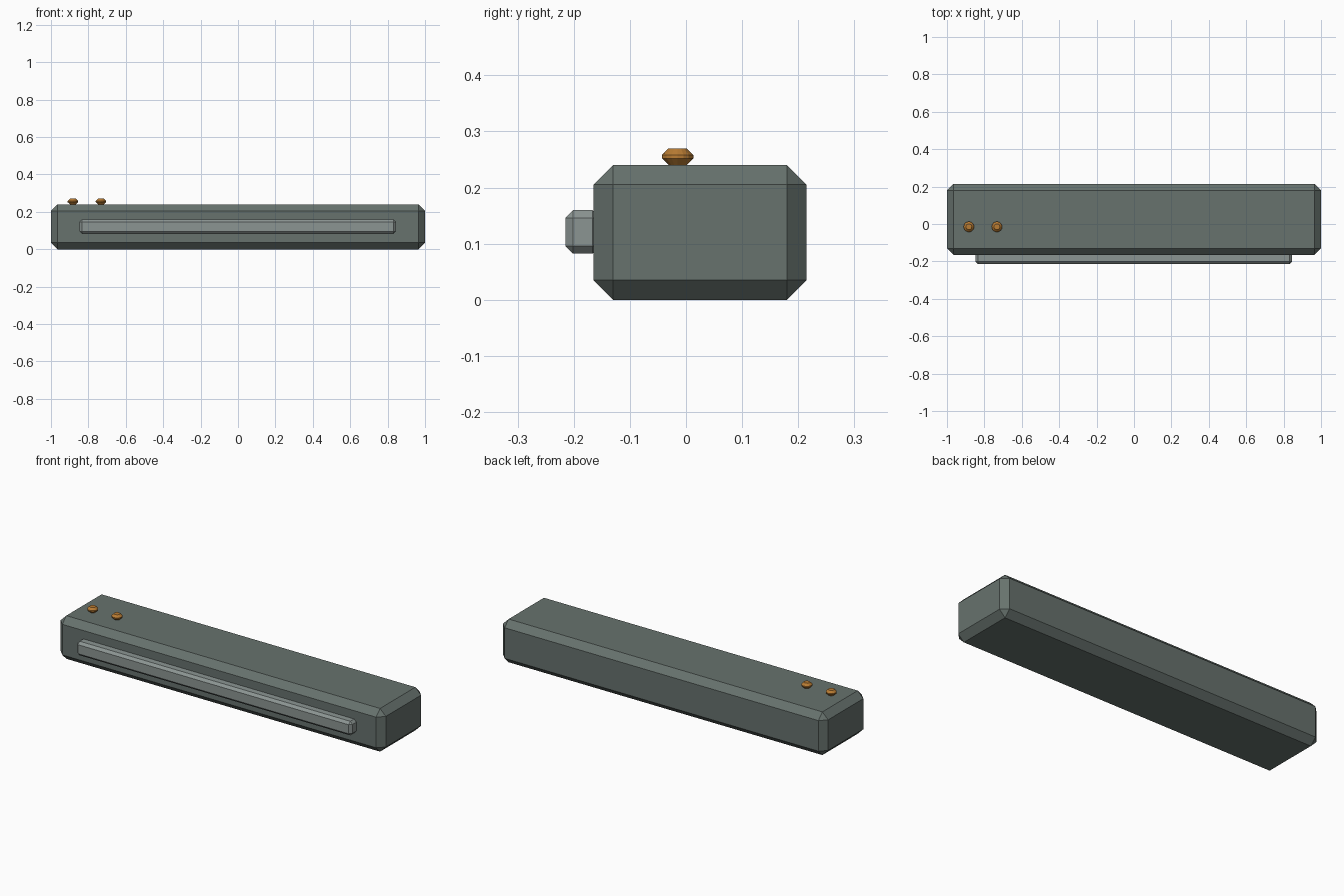
import bpy, bmesh
from mathutils import Matrix

if "Cube" in bpy.data.objects:
    bpy.data.objects.remove(bpy.data.objects["Cube"])


def material(name, rgb):
    m = bpy.data.materials.new(name)
    m.diffuse_color = (*rgb, 1)
    m.use_nodes = True
    m.node_tree.nodes["Principled BSDF"].inputs["Base Color"].default_value = m.diffuse_color
    return m


def finish(name, bm, mat, bevel, edges):
    # one-segment chamfer on the chosen edges
    bmesh.ops.bevel(bm, geom=edges, offset=bevel, segments=1,
                    affect='EDGES', clamp_overlap=True)
    bmesh.ops.recalc_face_normals(bm, faces=bm.faces)
    me = bpy.data.meshes.new(name)
    bm.to_mesh(me)
    bm.free()
    me.materials.append(mat)
    ob = bpy.data.objects.new(name, me)
    bpy.context.collection.objects.link(ob)
    return ob


def box(name, lo, hi, bevel, mat):
    bm = bmesh.new()
    bmesh.ops.create_cube(bm, size=1)
    for v in bm.verts:
        v.co = [hi[i] if v.co[i] > 0 else lo[i] for i in range(3)]
    return finish(name, bm, mat, bevel, bm.edges[:])


def button(name, x, y, z0, z1, r, bevel, mat):
    bm = bmesh.new()
    bmesh.ops.create_cone(bm, cap_ends=True, segments=16, radius1=r, radius2=r,
                          depth=z1 - z0, matrix=Matrix.Translation((x, y, (z0 + z1) / 2)))
    rims = [e for e in bm.edges if abs(e.verts[0].co.z - e.verts[1].co.z) < 1e-5]
    return finish(name, bm, mat, bevel, rims)


body_grey = material("dark grey green", (0.135, 0.168, 0.154))
trim_grey = material("light grey", (0.26, 0.30, 0.29))
amber = material("amber", (0.48, 0.20, 0.033))

# main bar
box("body", (-1, -0.165, 0), (1, 0.215, 0.24), 0.035, body_grey)
# raised strip on the front
box("front_strip", (-0.848, -0.215, 0.082), (0.845, -0.153, 0.16), 0.014, trim_grey)
# two buttons on top
for i, x in enumerate((-0.883, -0.733)):
    button(f"button_{i + 1}", x, -0.015, 0.24, 0.27, 0.028, 0.012, amber)
